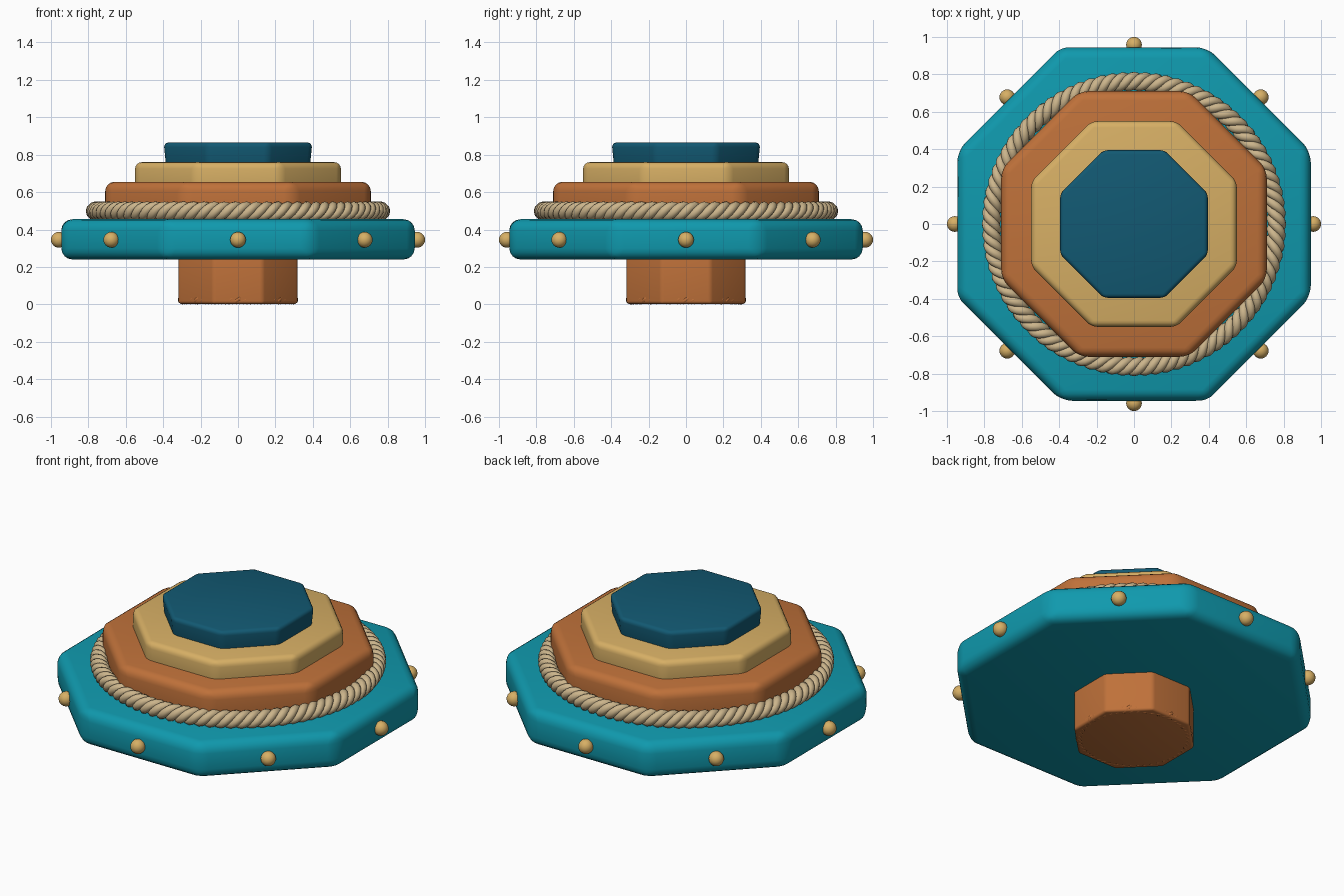
import bpy
from math import sin, cos, pi, radians

if "Cube" in bpy.data.objects:
    bpy.data.objects.remove(bpy.data.objects["Cube"], do_unlink=True)


def material(name, rgb):
    m = bpy.data.materials.new(name)
    m.use_nodes = True
    m.diffuse_color = (*rgb, 1)
    m.node_tree.nodes["Principled BSDF"].inputs["Base Color"].default_value = (*rgb, 1)
    return m


teal = material("teal", (0.005, 0.32, 0.42))
rust = material("rust", (0.52, 0.165, 0.042))
gold = material("gold", (0.68, 0.43, 0.13))
navy = material("deep_blue", (0.006, 0.10, 0.17))
straw = material("straw", (0.60, 0.46, 0.26))


def octagon(name, mat, low, high, z0, z1, bevel):
    """Rounded eight-sided slab; low and high are half widths across the flats."""
    k = 1 / cos(pi / 8)
    bpy.ops.mesh.primitive_cone_add(vertices=8, radius1=low * k, radius2=high * k,
                                    depth=z1 - z0, location=(0, 0, (z0 + z1) / 2),
                                    rotation=(0, 0, pi / 8))
    ob = bpy.context.object
    ob.name = name
    ob.data.materials.append(mat)
    mod = ob.modifiers.new("rounded_edges", "BEVEL")
    mod.width = bevel
    mod.segments = 4
    mod.limit_method = "ANGLE"
    mod.angle_limit = radians(30)
    bpy.ops.object.modifier_apply(modifier=mod.name)
    bpy.ops.object.shade_smooth_by_angle(angle=radians(40))
    return ob


def rope(name, mat, ring, z, thick, twists):
    """Three strands twisted around a horizontal ring."""
    strand = thick / 2.15
    offset = thick - strand
    cu = bpy.data.curves.new(name, "CURVE")
    cu.dimensions = "3D"
    cu.bevel_depth = strand
    cu.bevel_resolution = 3
    cu.materials.append(mat)
    count = twists * 12
    for s in range(3):
        sp = cu.splines.new("POLY")
        sp.points.add(count - 1)
        sp.use_cyclic_u = True
        for i, p in enumerate(sp.points):
            a = 2 * pi * i / count
            t = a * twists + s * 2 * pi / 3
            r = ring + offset * cos(t)
            p.co = (r * cos(a), r * sin(a), z + offset * sin(t), 1)
        sp.use_smooth = True
    ob = bpy.data.objects.new(name, cu)
    bpy.context.collection.objects.link(ob)
    return ob


# Stacked tiers
octagon("stem", rust, 0.318, 0.318, 0.003, 0.30, 0.015)
octagon("base_plate", teal, 0.945, 0.945, 0.24, 0.455, 0.06)
octagon("lower_tier", rust, 0.71, 0.71, 0.42, 0.655, 0.05)
octagon("middle_tier", gold, 0.55, 0.55, 0.60, 0.76, 0.035)
octagon("top_cap", navy, 0.383, 0.397, 0.72, 0.865, 0.025)

# Rope trim, and the shallow carved twist around the foot of the stem
rope("rope_trim", straw, 0.762, 0.498, 0.052, 28)
rope("stem_trim", rust, 0.297, 0.025, 0.025, 16)

# Studs around the base plate
for i in range(8):
    a = i * pi / 4
    bpy.ops.mesh.primitive_uv_sphere_add(segments=24, ring_count=12, radius=0.042,
                                         location=(0.958 * cos(a), 0.958 * sin(a), 0.345))
    stud = bpy.context.object
    stud.name = f"stud_{i + 1}"
    stud.data.materials.append(gold)
    bpy.ops.object.shade_smooth()
